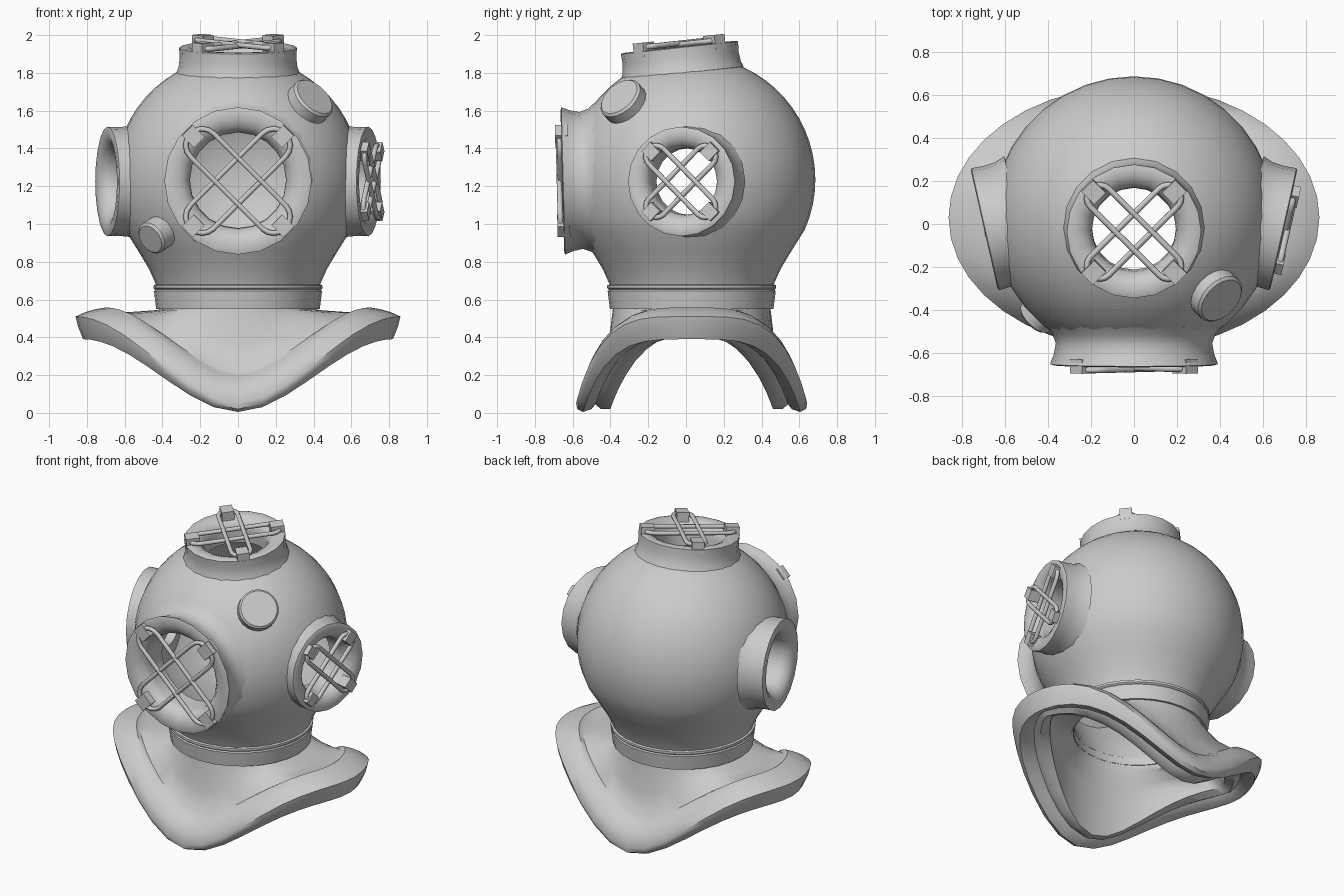
import bpy, bmesh
from math import sin, cos, pi, radians
from mathutils import Vector, Matrix

if "Cube" in bpy.data.objects:
    bpy.data.objects.remove(bpy.data.objects["Cube"])

CY = 0.03                                   # y of the dome axis
DOME = Vector((0, CY, 1.235))


def frame(center, normal):
    """Matrix whose z axis is the normal and whose y axis points up (or back)."""
    n = Vector(normal).normalized()
    up = Vector((0, 1, 0)) if abs(n.z) > 0.9 else Vector((0, 0, 1))
    x = up.cross(n).normalized()
    y = n.cross(x)
    m = Matrix((x, y, n)).transposed().to_4x4()
    m.translation = Vector(center)
    return m


def smooth(ob, angle=40):
    bpy.ops.object.select_all(action='DESELECT')
    ob.select_set(True)
    bpy.context.view_layer.objects.active = ob
    bpy.ops.object.shade_smooth_by_angle(angle=radians(angle))


def finish(name, bm, matrix=None, angle=40):
    bmesh.ops.remove_doubles(bm, verts=bm.verts, dist=1e-5)
    bmesh.ops.recalc_face_normals(bm, faces=bm.faces)
    me = bpy.data.meshes.new(name)
    bm.to_mesh(me)
    bm.free()
    if matrix:
        me.transform(matrix)
    ob = bpy.data.objects.new(name, me)
    bpy.context.collection.objects.link(ob)
    smooth(ob, angle)
    return ob


def ring(r, z, segs):
    return [(r * cos(2 * pi * i / segs), r * sin(2 * pi * i / segs), z) for i in range(segs)]


def loft(bm, rows, closed=True):
    """Join rings of points into a skin; closed also joins the last to the first."""
    rings = [[bm.verts.new(p) for p in row] for row in rows]
    n = len(rings[0])
    for k in range(len(rings) if closed else len(rings) - 1):
        a, b = rings[k], rings[(k + 1) % len(rings)]
        for i in range(n):
            j = (i + 1) % n
            bm.faces.new((a[i], a[j], b[j], b[i]))
    return rings


def lathe(name, profile, segs, matrix=None, closed=True, angle=40):
    bm = bmesh.new()
    loft(bm, [ring(r, z, segs) for r, z in profile], closed)
    return finish(name, bm, matrix, angle)


# --- Dome: hollow shell, open at the neck ---
SEG = 36
neck = [(0.41, 0.6), (0.43, 0.67), (0.47, 0.76), (0.53, 0.86)]
arc = [(0.655 * cos(radians(a)), DOME.z + 0.655 * sin(radians(a))) for a in range(-24, 90, 6)]
outer = neck + arc
inner = [(r - 0.02, z) for r, z in neck]
inner += [(r * 0.965, DOME.z + (z - DOME.z) * 0.965) for r, z in arc]
bm = bmesh.new()
for prof, top_z in ((outer, DOME.z + 0.655), (inner, DOME.z + 0.632)):
    last = loft(bm, [ring(r, z, SEG) for r, z in prof], False)[-1]
    tip = bm.verts.new((0, 0, top_z))
    for i in range(SEG):
        bm.faces.new((last[i], last[(i + 1) % SEG], tip))
loft(bm, [ring(*outer[0], SEG), ring(*inner[0], SEG)], False)
dome = finish("dome", bm, Matrix.Translation((0, CY, 0)))


# --- Window ports with guards ---
def port(name, center, normal, R, hole, base):
    m = frame(center, normal)
    # hole through the dome
    cut = lathe("cutter", [(0.0001, -0.3), (hole + 0.015, -0.3), (hole + 0.015, 0.1), (0.0001, 0.1)],
                24, m)
    cut.hide_render = True
    mod = dome.modifiers.new("hole", 'BOOLEAN')
    mod.operation, mod.solver, mod.object = 'DIFFERENCE', 'EXACT', cut
    bpy.context.view_layer.objects.active = dome
    bpy.ops.object.modifier_apply(modifier=mod.name)
    bpy.data.objects.remove(cut)
    # rim with a fillet onto the dome and a rounded inner lip
    w = R - hole
    deep = base[0][1]
    prof = [(R * k, h) for k, h in base]
    prof += [(R, -0.005), (R - 0.12 * w, 0), (R - 0.45 * w, -0.002), (R - 0.75 * w, -0.018),
             (hole + 0.05 * w, -0.05), (hole, -0.08), (hole, deep - 0.02)]
    lathe(name + "_rim", prof, 20, m, True, 42)
    return m


def guard(name, m, reach, half, size, out):
    end = reach + 0.02 - half               # centre of the rounded rod end
    for k, a in enumerate((pi / 4, -pi / 4)):
        # long rounded rod loop
        pts = [(s * (end + half * cos(t)), s * half * sin(t)) for s in (1, -1)
               for t in [pi * (i / 8 - 0.5) for i in range(9)]]
        cu = bpy.data.curves.new(name + "_rod", 'CURVE')
        cu.dimensions, cu.bevel_depth, cu.bevel_resolution = '3D', 0.014, 2
        sp = cu.splines.new('POLY')
        sp.points.add(len(pts) - 1)
        for q, (u, v) in zip(sp.points, pts):
            p = m @ Vector((u * cos(a) - v * sin(a), u * sin(a) + v * cos(a), out * 0.3 + k * 0.006))
            q.co = (*p, 1)
        sp.use_cyclic_u = True
        ob = bpy.data.objects.new(name + "_rod", cu)
        bpy.context.collection.objects.link(ob)
        bpy.ops.object.select_all(action='DESELECT')
        ob.select_set(True)
        bpy.context.view_layer.objects.active = ob
        bpy.ops.object.convert(target='MESH')
        smooth(bpy.context.object, 60)
        # clamp blocks at both ends
        for b in (a, a + pi):
            bm = bmesh.new()
            bmesh.ops.create_cube(bm, size=1)
            h = out + 0.035
            loc = (Matrix.Rotation(b, 4, 'Z') @ Matrix.Translation((reach, 0, out - h / 2))
                   @ Matrix.Diagonal((size, size * 0.9, h, 1)))
            finish(name + "_block", bm, m @ loc, 30)


front = port("front_port", (0, -0.655, 1.228), (0, -1, -0.026), 0.39, 0.255,
             [(1.06, -0.185), (0.97, -0.145), (0.93, -0.1), (0.955, -0.05)])
guard("front_guard", front, 0.335, 0.087, 0.09, 0.032)
side_base = [(1.07, -0.165), (1.01, -0.12), (0.99, -0.06)]
for side, label in ((-1, "left"), (1, "right")):
    m = port(label + "_port", (side * 0.695, -0.025, 1.225), (side * 0.975, -0.22, 0),
             0.29, 0.177, side_base)
    if side > 0:
        guard("right_guard", m, 0.225, 0.057, 0.075, 0.035)
top = port("top_port", (0, -0.035, 1.938), (0, -0.108, 0.994), 0.312, 0.195,
           [(1.05, -0.14), (1.01, -0.11), (0.99, -0.06)])
guard("top_guard", top, 0.265, 0.06, 0.085, 0.043)
smooth(dome)


# --- Round caps on the dome ---
def cap(name, direction, r, out):
    d = Vector(direction).normalized()
    lathe(name, [(0.0001, -0.12), (r, -0.12), (r, -0.012), (r - 0.012, 0), (0.0001, 0)],
          20, frame(DOME + d * out, d), True, 35)


cap("upper_cap", (0.375, -0.355, 0.405), 0.125, 0.71)
cap("lower_cap", (-0.45, -0.46, -0.305), 0.09, 0.735)

# --- Neck ring ---
lathe("neck_ring", [(0.39, 0.55), (0.433, 0.55), (0.445, 0.645), (0.438, 0.652), (0.447, 0.66),
                    (0.447, 0.675), (0.43, 0.682), (0.40, 0.64)], 28,
      Matrix.Translation((0, CY, 0)), True, 35)

# --- Saddle breastplate with thick rolled rim:
# (side radius, side z, front radius, front z, plan pinch) ---
section = [(.41, .60, .41, .60, 1), (.42, .545, .42, .53, 1), (.56, .535, .44, .36, 1),
           (.67, .535, .485, .21, 1), (.70, .558, .505, .195, 1), (.75, .55, .54, .175, 1),
           (.81, .533, .585, .125, 1), (.86, .51, .612, .05, 1), (.848, .46, .605, .02, 1),
           (.82, .39, .575, .005, 1.05), (.78, .40, .53, .02, 1.2), (.755, .42, .51, .045, 1.3),
           (.73, .40, .48, .02, 1.5), (.68, .42, .43, .02, 1.7), (.64, .48, .43, .14, 1.35),
           (.54, .505, .415, .34, 1.05), (.41, .525, .40, .49, 1), (.39, .56, .39, .56, 1),
           (.39, .60, .39, .60, 1)]
bm = bmesh.new()
rows = []
for a, zs, b, zf, pinch in section:
    row = []
    for i in range(40):
        t = 2 * pi * i / 40
        c, s = abs(cos(t)), sin(t)
        f = c * c * (3 - 2 * c)
        y = b * abs(s) ** pinch * (1 if s > 0 else -1)
        row.append((a * cos(t), CY + y, zf + (zs - zf) * f))
    rows.append(row)
loft(bm, rows)
finish("breastplate", bm, None, 45)
